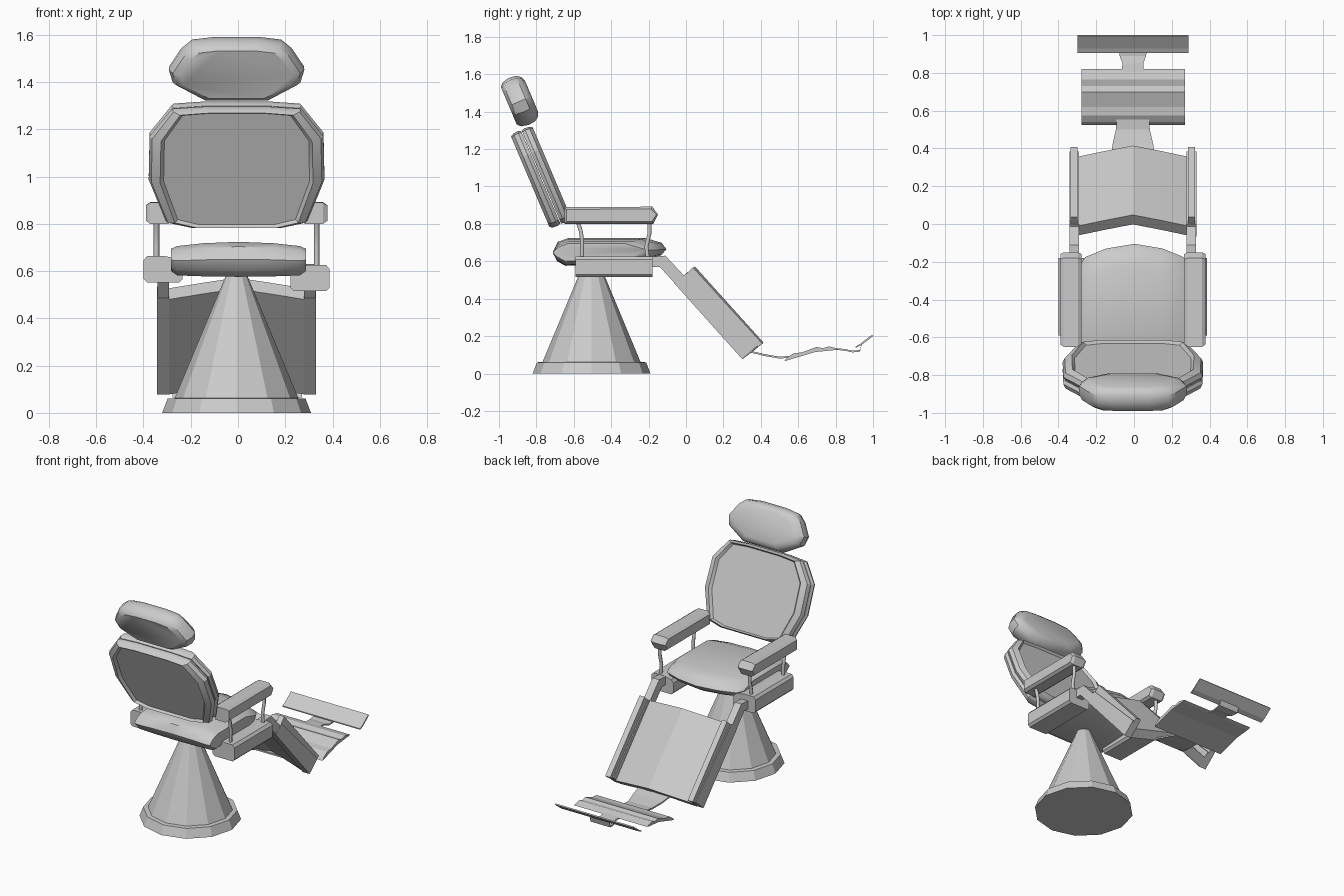
import bpy, bmesh, math

if "Cube" in bpy.data.objects:
    bpy.data.objects.remove(bpy.data.objects["Cube"])

CX = -0.006  # chair centre line


def loft(name, rings, smooth=None):
    """Skin a list of equal-length rings and cap both ends."""
    bm = bmesh.new()
    vs = [[bm.verts.new(p) for p in r] for r in rings]
    n = len(rings[0])
    for a, b in zip(vs, vs[1:]):
        for i in range(n):
            j = (i + 1) % n
            bm.faces.new((a[i], a[j], b[j], b[i]))
    bm.faces.new(vs[0][::-1])
    bm.faces.new(vs[-1])
    bmesh.ops.recalc_face_normals(bm, faces=bm.faces)
    me = bpy.data.meshes.new(name)
    bm.to_mesh(me)
    bm.free()
    ob = bpy.data.objects.new(name, me)
    bpy.context.collection.objects.link(ob)
    if smooth:
        bpy.ops.object.select_all(action='DESELECT')
        ob.select_set(True)
        bpy.context.view_layer.objects.active = ob
        bpy.ops.object.shade_smooth_by_angle(angle=math.radians(smooth))
    return ob


def prism(name, prof, x0, x1):
    """Extrude a (y, z) side profile across x."""
    return loft(name, [[(x, y, z) for y, z in prof] for x in (x0, x1)])


def rounded_prism(name, prof, x0, x1, inset=0.018, scale=0.72):
    """Side profile across x with chamfered ends."""
    cy = sum(p[0] for p in prof) / len(prof)
    cz = sum(p[1] for p in prof) / len(prof)
    rings = []
    for x, s in ((x0, scale), (x0 + inset, 1), (x1 - inset, 1), (x1, scale)):
        k = 1 - (1 - s) * 0.15
        rings.append([(x, cy + (y - cy) * k, cz + (z - cz) * s) for y, z in prof])
    return loft(name, rings)


def cushion(name, outline, layers, centre, tilt, smooth):
    """Leaning pad: outline (x, v) scaled per layer (depth, sx, sv)."""
    s, c = math.sin(tilt), math.cos(tilt)
    rings = [[(CX + x * sx, centre[0] - v * sv * s + d * c, centre[1] + v * sv * c + d * s)
              for x, v in outline] for d, sx, sv in layers]
    return loft(name, rings, smooth)


def mirrored(half):
    """Complete an outline given its right half, bottom to top."""
    return half + [(-x, v) for x, v in half[::-1]]


def strip(name, stations, t):
    """Thin tapered tongue; stations are (y, z, half width)."""
    return loft(name, [[(CX - w, y, z), (CX + w, y, z), (CX + w, y, z + t), (CX - w, y, z + t)]
                       for y, z, w in stations])


# Pedestal: low rim and faceted cone
def circle(r, z, n=12):
    return [(CX + r * math.cos(2 * math.pi * i / n), -0.505 + r * math.sin(2 * math.pi * i / n), z)
            for i in range(n)]


loft("pedestal", [circle(0.315, 0), circle(0.292, 0.06), circle(0.262, 0.062), circle(0.045, 0.582)])

# Seat cushion, domed across and rounded at the front
seat = []
for x, front, top, bot in ((-0.285, -0.215, 0.695, 0.60), (-0.26, -0.175, 0.706, 0.582),
                           (-0.15, -0.13, 0.718, 0.578), (0, -0.105, 0.724, 0.576),
                           (0.15, -0.13, 0.718, 0.578), (0.26, -0.175, 0.706, 0.582),
                           (0.285, -0.215, 0.695, 0.60)):
    m = (top + bot) / 2
    seat.append([(x + 0.002, y, z) for y, z in (
        (-0.645, bot), (-0.69, bot + 0.025), (-0.712, m), (-0.685, top - 0.02), (-0.63, top),
        (front - 0.11, top), (front - 0.025, top - 0.025), (front, m + 0.015),
        (front - 0.025, m - 0.015), (front - 0.09, bot + 0.02))])
loft("seat", seat, 40)

# Backrest: two chamfered pads with recessed panels
lean = math.radians(23)
back_outline = mirrored([(0.19, -0.275), (0.30, -0.25), (0.372, -0.06), (0.368, 0.14),
                         (0.275, 0.265), (0.14, 0.275)])
back_centre = (-0.775, 1.05)
rear = [(-0.046, 0.83, 0.93), (-0.063, 0.87, 0.96), (-0.045, 0.97, 0.99), (-0.02, 1, 1), (-0.002, 0.97, 0.98)]
cushion("backrest_rear_shell", back_outline, rear, back_centre, lean, 25)
cushion("backrest_pad", back_outline, [(-d, a, b) for d, a, b in rear], back_centre, lean, 25)

# Headrest pillow
head_outline = mirrored([(0.14, -0.135), (0.27, -0.06), (0.287, 0.0), (0.235, 0.085),
                         (0.19, 0.125), (0.09, 0.138)])
cushion("headrest", head_outline,
        [(-0.062, 0.84, 0.8), (-0.045, 0.94, 0.93), (-0.005, 1, 1), (0.035, 0.99, 0.97),
         (0.06, 0.9, 0.84), (0.07, 0.75, 0.66)], (-0.89, 1.455), lean, 35)

# Armrests, posts, side boxes and leg arms for both sides
arm_prof = [(-0.65, 0.80), (-0.65, 0.89), (-0.18, 0.892), (-0.15, 0.85), (-0.175, 0.80)]
posts = {"rear": [(-0.556, 0.60), (-0.555, 0.71), (-0.562, 0.76), (-0.578, 0.81)],
         "front": [(-0.203, 0.60), (-0.212, 0.68), (-0.195, 0.75), (-0.195, 0.81)]}
leg_arm_prof = [(-0.185, 0.57), (-0.185, 0.625), (-0.11, 0.63), (0.02, 0.49), (-0.03, 0.45), (-0.14, 0.57)]
rail_prof = [(-0.065, 0.485), (0.0, 0.535), (0.385, 0.15), (0.30, 0.078)]
cap_prof = [(0.0, 0.53), (0.037, 0.568), (0.408, 0.16), (0.385, 0.142)]
for side, s, dz in (("left", -1, 0.037), ("right", 1, 0.0)):
    def span(a, b):
        return sorted((CX + s * a, CX + s * b))
    rounded_prism(side + "_armrest", arm_prof, *span(0.272, 0.384))
    for end, pts in posts.items():
        cu = bpy.data.curves.new(f"{side}_{end}_post", 'CURVE')
        cu.dimensions = '3D'
        cu.bevel_depth, cu.bevel_resolution, cu.use_fill_caps = 0.012, 1, True
        sp = cu.splines.new('POLY')
        sp.points.add(len(pts) - 1)
        for p, (y, z) in zip(sp.points, pts):
            p.co = (CX + s * 0.339, y, z, 1)
        ob = bpy.data.objects.new(cu.name, cu)
        bpy.context.collection.objects.link(ob)
    z0 = 0.515 + dz
    a, b, c = 0.228, 0.393, 0.015
    sec = [(a + c, z0), (b - c, z0), (b, z0 + c), (b, z0 + 0.095), (b - c, z0 + 0.112),
           (a + 0.08, z0 + 0.112), (a + c, z0 + 0.10), (a, z0 + 0.08), (a, z0 + c)]
    loft(side + "_seat_box", [[(CX + s * x, y, z) for x, z in sec] for y in (-0.59, -0.18)])
    prism(side + "_leg_arm", leg_arm_prof, *span(0.285, 0.335))
    prism(side + "_leg_rail", rail_prof, *span(0.285, 0.336))
    prism(side + "_leg_rail_cap", cap_prof, *span(0.292, 0.33))

# Leg rest pad, bowed forward along its middle
pad = []
for x, k in ((-0.288, 0), (-0.15, 0.5), (0, 1), (0.15, 0.5), (0.288, 0)):
    o, w = 0.058 * k, 0.045 * k
    pad.append([(CX + x, y + o, z + w) for y, z in
                ((-0.06, 0.48), (-0.01, 0.527), (0.357, 0.12), (0.305, 0.078))])
loft("leg_rest_pad", pad, 20)

# Foot rest: tongue, ribbed plate, second tongue and toe bar
strip("foot_tongue", [(0.33, 0.115, 0.12), (0.42, 0.094, 0.108), (0.50, 0.08, 0.09),
                      (0.56, 0.085, 0.085)], 0.01)
prism("foot_plate", [(0.525, 0.066), (0.54, 0.085), (0.575, 0.108), (0.62, 0.113), (0.66, 0.128),
                     (0.70, 0.143), (0.73, 0.135), (0.765, 0.145), (0.82, 0.132),
                     (0.80, 0.126), (0.69, 0.115), (0.60, 0.088)], -0.278, 0.27)
strip("toe_tongue", [(0.79, 0.128, 0.06), (0.85, 0.122, 0.055), (0.89, 0.113, 0.07), (0.93, 0.117, 0.075),
                     (0.94, 0.155, 0.075)], 0.009)
prism("toe_bar", [(0.905, 0.137), (0.905, 0.144), (0.93, 0.158), (0.995, 0.207),
                  (1.0, 0.20), (0.935, 0.15)], -0.298, 0.288)
